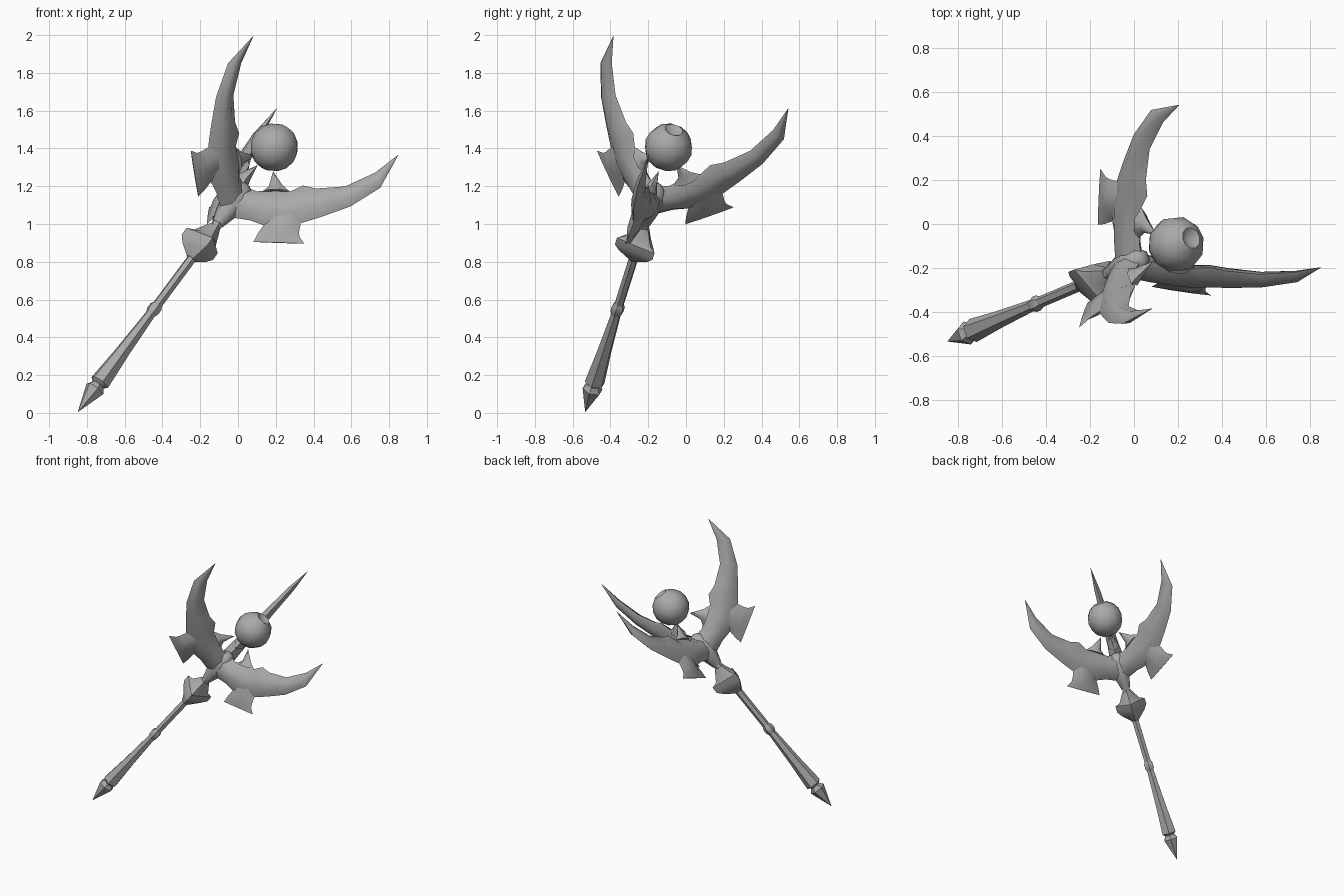
import bpy, bmesh, math
from mathutils import Matrix, Vector

if "Cube" in bpy.data.objects:
    bpy.data.objects.remove(bpy.data.objects["Cube"], do_unlink=True)

grey = bpy.data.materials.new("plain grey")
grey.use_nodes = True
grey.diffuse_color = (0.4, 0.4, 0.4, 1)
grey.node_tree.nodes["Principled BSDF"].inputs["Base Color"].default_value = (0.4, 0.4, 0.4, 1)

# Tilted frame: local z runs up the shaft, local x points along the first blade
axis = Vector((0.578, 0.245, 0.779)).normalized()
out = Vector((-0.511, -0.637, 0.577))
out = (out - axis * out.dot(axis)).normalized()
FRAME = Matrix((out, axis.cross(out), axis)).transposed().to_4x4()
FRAME.translation = (-0.847, -0.533, 0.006)


def finish(name, bm, turn=0, angle=40):
    bmesh.ops.remove_doubles(bm, verts=bm.verts, dist=0.0005)
    bmesh.ops.recalc_face_normals(bm, faces=bm.faces)
    mesh = bpy.data.meshes.new(name)
    bm.to_mesh(mesh)
    bm.free()
    mesh.materials.append(grey)
    obj = bpy.data.objects.new(name, mesh)
    bpy.context.collection.objects.link(obj)
    obj.matrix_world = FRAME @ Matrix.Rotation(turn, 4, 'Z')
    bpy.ops.object.select_all(action='DESELECT')
    obj.select_set(True)
    bpy.context.view_layer.objects.active = obj
    bpy.ops.object.shade_smooth_by_angle(angle=math.radians(angle))
    return obj


def loft(bm, rings):
    """Skin a list of equal rings and cap both ends."""
    rows = [[bm.verts.new(p) for p in ring] for ring in rings]
    n = len(rows[0])
    for low, high in zip(rows, rows[1:]):
        for i in range(n):
            j = (i + 1) % n
            bm.faces.new((low[i], low[j], high[j], high[i]))
    bm.faces.new(rows[0])
    bm.faces.new(rows[-1])


def turned(name, profile, sides=6, angle=40):
    """Profile of (height, radius, radius of the in-between corners)."""
    bm = bmesh.new()
    rings = []
    for s, r, *alt in profile:
        radii = (r, alt[0] if alt else r)
        rings.append([(radii[i % 2] * math.cos(math.tau * i / sides),
                       radii[i % 2] * math.sin(math.tau * i / sides), s)
                      for i in range(sides)])
    loft(bm, rings)
    return finish(name, bm, 0, angle)


def lens(a, b, t):
    """Flat lens section between two (height, reach) edge points."""
    a, b = Vector(a), Vector(b)
    ring = []
    for f, side in ((0, 0), (.3, 1), (.7, 1), (1, 0), (.7, -1), (.3, -1)):
        s, r = a.lerp(b, f)
        ring.append((r, side * t, s))
    return ring


# Shaft pieces
turned("pommel_spike", [(0, 0.001), (.155, .055), (.19, .03), (.2, .03)])
turned("grip", [(.18, .03), (.2, .055), (.4, .04), (.68, .026)])
turned("collar", [(.66, .026), (.685, .036), (.715, .036), (.735, .024)])
turned("shaft", [(.7, .026), (1.1, .026), (1.42, .035)])

# Three-finned knob, its fins between the blades
turned("knob", [(1.04, .03, .03), (1.09, .055, .095), (1.125, .065, .125),
                (1.17, .065, .125), (1.185, .06, .085), (1.26, .03, .035)])
turned("hub", [(1.28, .035), (1.36, .06), (1.45, .075), (1.52, .055), (1.545, .02)], angle=60)

# Floating orb with a small dimple on top
ball = [(1.798 - .128 * math.cos(math.pi * i / 8), .128 * math.sin(math.pi * i / 8) + .0001)
        for i in range(8)]
turned("orb", ball + [(1.885, .0001)], sides=10, angle=45)

# Blade sections: outer edge, inner edge, half thickness
BODY = [((1.33, 0), (1.53, 0), .05), ((1.388, .135), (1.543, .07), .05),
        ((1.405, .215), (1.61, .15), .045), ((1.45, .3), (1.637, .218), .04),
        ((1.531, .381), (1.703, .257), .037), ((1.614, .447), (1.727, .326), .035),
        ((1.741, .539), (1.82, .449), .028), ((1.915, .612), (1.971, .538), .02),
        ((2.12, .584), (2.121, .582), .001)]
FIN = [((1.5, .18), (1.57, .35), .036), ((1.405, .212), (1.478, .393), .03),
       ((1.345, .214), (1.455, .41), .018), ((1.297, .222), (1.436, .456), .003)]
BARB = [((1.55, .09), (1.637, .218), .036), ((1.6, .106), (1.645, .165), .024),
        ((1.682, .075), (1.683, .077), .001)]

for k, name in enumerate(("front_blade", "left_blade", "back_blade")):
    bm = bmesh.new()
    for part in (BODY, FIN, BARB):
        loft(bm, [lens(*station) for station in part])
    finish(name, bm, math.tau * k / 3, 60)
